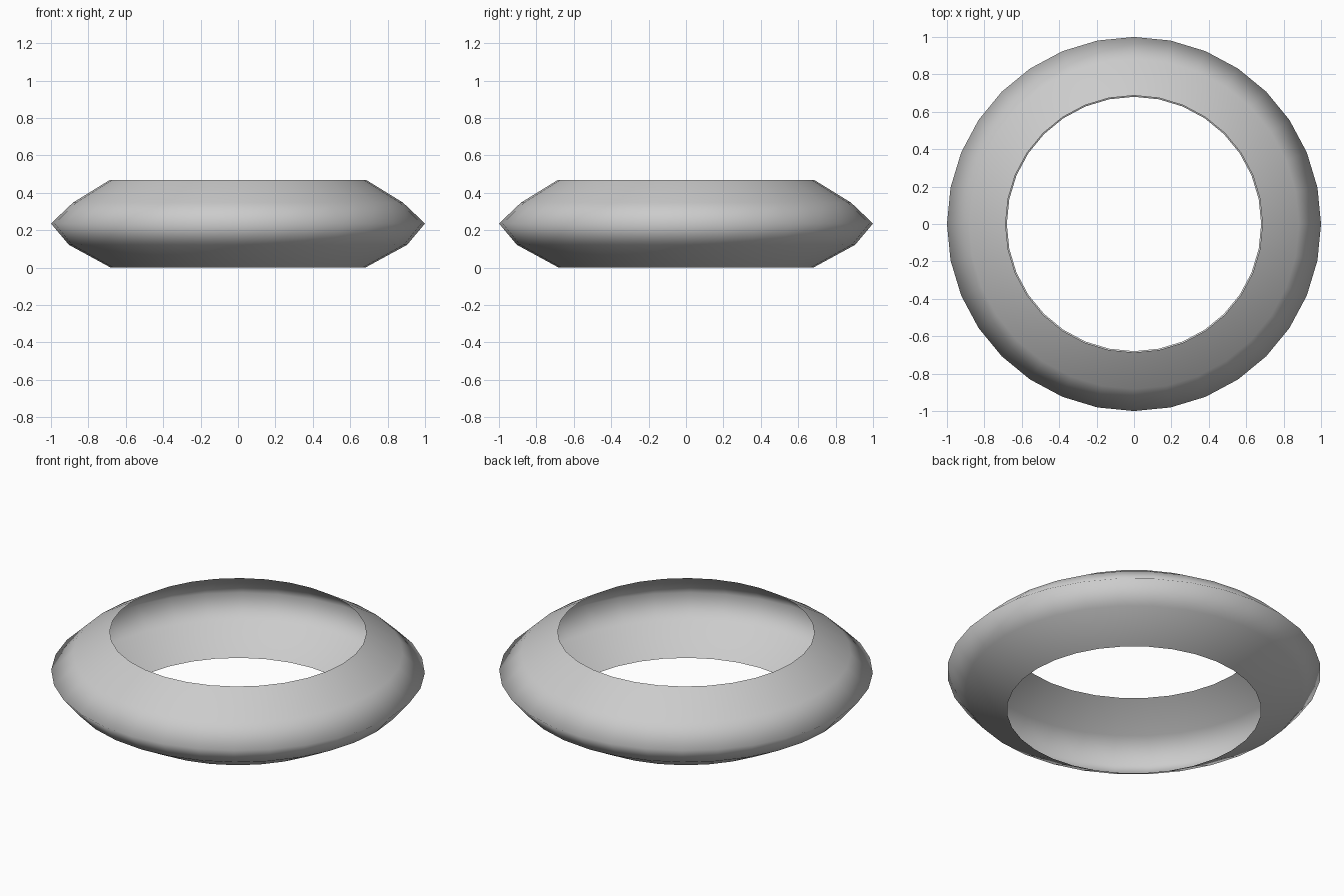
import bpy, bmesh, math

if "Cube" in bpy.data.objects:
    bpy.data.objects.remove(bpy.data.objects["Cube"])

SIDES = 32
# Half-profile (radius, height), bottom rim to top rim; the inside is left open
PROFILE = [(0.68, 0.0), (0.904, 0.122), (1.0, 0.236), (0.882, 0.348), (0.687, 0.468)]

# Hollow ring shell: lathe the profile around z
bm = bmesh.new()
rings = []
for r, z in PROFILE:
    rings.append([bm.verts.new((r * math.cos(2 * math.pi * i / SIDES),
                                r * math.sin(2 * math.pi * i / SIDES), z))
                  for i in range(SIDES)])
for low, high in zip(rings, rings[1:]):
    for i in range(SIDES):
        j = (i + 1) % SIDES
        face = bm.faces.new((low[i], low[j], high[j], high[i]))
        face.smooth = True

mesh = bpy.data.meshes.new("ring_shell")
bm.to_mesh(mesh)
bm.free()
bpy.context.collection.objects.link(bpy.data.objects.new("ring_shell", mesh))
